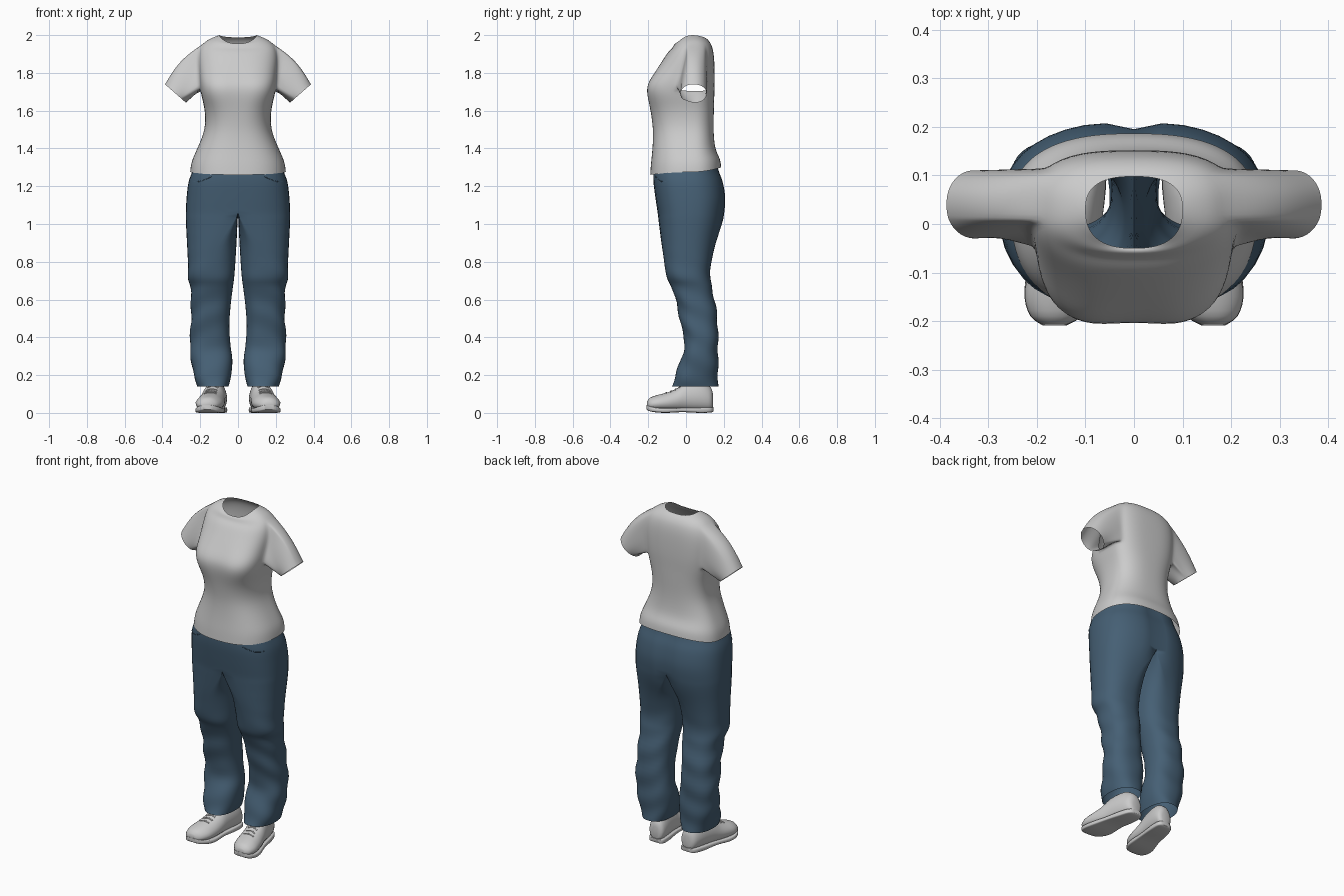
import bpy, bmesh, math
from mathutils import Vector
from mathutils.bvhtree import BVHTree

if "Cube" in bpy.data.objects:
    bpy.data.objects.remove(bpy.data.objects["Cube"])


def material(name, rgb):
    mat = bpy.data.materials.new(name)
    mat.use_nodes = True
    mat.diffuse_color = (*rgb, 1)
    bsdf = mat.node_tree.nodes["Principled BSDF"]
    bsdf.inputs["Base Color"].default_value = (*rgb, 1)
    bsdf.inputs["Roughness"].default_value = 0.8
    return mat


light_grey = material("light_grey", (0.6, 0.6, 0.6))
denim = material("denim_blue", (0.06, 0.115, 0.175))


def smooth_rows(rows, steps):
    """Catmull-Rom interpolation through rows of parameters."""
    out = []
    last = len(rows) - 1
    for i in range(last):
        a, b, c, d = (rows[min(max(i + k, 0), last)] for k in (-1, 0, 1, 2))
        for s in range(steps):
            t = s / steps
            out.append([q + 0.5 * t * (r - p + t * (2 * p - 5 * q + 4 * r - e + t * (3 * (q - r) + e - p)))
                        for p, q, r, e in zip(a, b, c, d)])
    out.append(list(rows[last]))
    return out


def power(value, p):
    return math.copysign(abs(value) ** (2 / p), value)


def bell(value, width):
    return math.exp(-(value / width) ** 2)


def loft(bm, rings, caps=False):
    """Skin closed rings of points with quads and return the vertex grid."""
    grid = [[bm.verts.new(p) for p in ring] for ring in rings]
    for low, high in zip(grid, grid[1:]):
        n = len(low)
        for i in range(n):
            bm.faces.new((low[i], low[(i + 1) % n], high[(i + 1) % n], high[i]))
    if caps:
        bm.faces.new(grid[0][::-1])
        bm.faces.new(grid[-1])
    return grid


def finish(name, bm, mat, mirror=False, subdivide=0):
    bmesh.ops.recalc_face_normals(bm, faces=bm.faces)
    mesh = bpy.data.meshes.new(name)
    bm.to_mesh(mesh)
    obj = bpy.data.objects.new(name, mesh)
    bpy.context.collection.objects.link(obj)
    mesh.materials.append(mat)
    mesh.shade_smooth()
    if mirror:
        mod = obj.modifiers.new("Mirror", "MIRROR")
        mod.merge_threshold = 0.0005
    if subdivide:
        obj.modifiers.new("Subdivision", "SUBSURF").levels = subdivide
        obj.modifiers["Subdivision"].render_levels = subdivide
    return obj


def cord(name, points, tree, radius, mat):
    """Thin mirrored cord that follows a surface."""
    curve = bpy.data.curves.new(name, "CURVE")
    curve.dimensions = "3D"
    curve.bevel_depth = radius
    curve.bevel_resolution = 1
    spline = curve.splines.new("POLY")
    spline.points.add(len(points) - 1)
    for sp, p in zip(spline.points, points):
        sp.co = (*tree.find_nearest(Vector(p))[0], 1)
    obj = bpy.data.objects.new(name, curve)
    bpy.context.collection.objects.link(obj)
    curve.materials.append(mat)
    obj.modifiers.new("Mirror", "MIRROR")


# Shirt torso: height, half width, front y, back y, front lift, back lift
shirt_rows = [
    (1.275, .254, -.19, .187, -.015, .025), (1.33, .246, -.186, .18, -.01, .015),
    (1.4, .216, -.178, .155, 0, 0), (1.5, .177, -.175, .146, 0, 0),
    (1.6, .176, -.19, .148, 0, 0), (1.68, .194, -.209, .15, 0, 0),
    (1.74, .203, -.207, .152, 0, 0), (1.8, .208, -.17, .152, 0, 0),
    (1.86, .212, -.129, .15, 0, 0), (1.91, .208, -.095, .145, 0, 0),
    (1.95, .19, -.072, .134, -.018, 0), (1.98, .15, -.06, .115, -.025, -.003),
    (2.0, .1, -.05, .098, -.045, -.012)]
N = 40
SHOULDER_Y = 0.03
rings = []
heights = []
for z, w, front, back, lift_f, lift_b in smooth_rows(shirt_rows, 2):
    ring = []
    bust = bell(z - 1.72, .1)
    for i in range(N):
        a = math.tau * i / N
        # The chest and the shoulder blades are flatter than the waist
        p = 2.5 + (.9 * bust if math.sin(a) < 0 else .4 * bell(z - 1.8, .15))
        c, s = power(math.cos(a), p), power(math.sin(a), p)
        depth, lift = (back - SHOULDER_Y, lift_b) if s > 0 else (SHOULDER_Y - front, lift_f)
        y = SHOULDER_Y + depth * s
        if s < 0:
            y += .009 * bust * bell(w * c, .05)
        ring.append((w * c, y, z + lift * s * s))
    rings.append(ring)
    heights.append(z)
bm = bmesh.new()
grid = loft(bm, rings)

# Sleeves grow out of a rectangular armhole in the torso grid
inside = [j for j, z in enumerate(heights) if 1.69 < z < 1.955]
low, high = inside[0], inside[-1]
first, final = -1, 4
loop = [(low, i) for i in range(first, final)] + [(j, final) for j in range(low, high)]
loop += [(high, i) for i in range(final, first, -1)] + [(j, first) for j in range(high, low, -1)]
holes = []
for side in (1, -1):
    def column(i):
        return i % N if side > 0 else (N // 2 - i) % N
    for j in range(low, high):
        for i in range(first, final):
            corners = {grid[j][column(i)], grid[j][column(i + 1)],
                       grid[j + 1][column(i)], grid[j + 1][column(i + 1)]}
            holes += [f for f in grid[j][column(i)].link_faces if set(f.verts) == corners]
    previous = [grid[j][column(i)] for j, i in loop]
    start = [v.co.copy() for v in previous]
    for step in range(1, 7):
        t = step / 6
        current = []
        for p in start:
            a = math.atan2((p.z - 1.82) / .125, (p.y - .035) / .075)
            cuff = Vector((side * (.33 + .057 * math.sin(a)), .04 + .071 * math.cos(a),
                           1.69 + .05 * math.sin(a)))
            q = p.lerp(cuff, t)
            bulge = math.sin(math.pi * t) * max(math.sin(a), 0) * .016
            current.append(bm.verts.new(q + Vector((side * bulge, 0, bulge))))
        for k in range(len(loop)):
            m = (k + 1) % len(loop)
            bm.faces.new((previous[k], previous[m], current[m], current[k]))
        previous = current
bmesh.ops.delete(bm, geom=list(set(holes)), context="FACES")
finish("shirt", bm, light_grey, subdivide=1)

# Jeans, left half: height, seam x, inner x, outer x, front y, back y
jeans_rows = [
    (1.33, 0, 0, .222, -.16, .165), (1.28, 0, 0, .241, -.172, .178),
    (1.22, 0, 0, .262, -.172, .199), (1.14, 0, 0, .272, -.162, .211),
    (1.06, 0, 0, .276, -.15, .206), (1.0, .03, .003, .275, -.143, .192),
    (.9, .095, .008, .27, -.13, .158), (.8, .13, .014, .265, -.115, .135),
    (.72, .14, .02, .264, -.104, .128), (.66, .14, .028, .252, -.073, .138),
    (.56, .145, .04, .248, -.046, .158), (.46, .15, .046, .25, -.026, .168),
    (.36, .145, .04, .255, -.006, .17), (.28, .138, .03, .247, -.03, .17),
    (.2, .132, .036, .235, -.055, .17), (.14, .13, .05, .212, -.076, .17)]
rings = []
for z, seam, inner, outer, front, back in smooth_rows(jeans_rows, 4):
    seam, inner = max(seam, 0), max(inner, 0)
    ring = []
    for i in range(N):
        a = math.tau * i / N
        p = 2.4 if math.sin(a) > 0 or z < .9 else 2.4 + min((z - .9) * 3, .4)
        c, s = power(math.cos(a), p), power(math.sin(a), p)
        if abs(c) < 0.001:
            c = 0
        x = seam + c * (outer - seam if c > 0 else seam - inner)
        fold = .0035 * math.sin(z * 44 + 3 * math.sin(a + .6)) * min(max((.85 - z) * 4, 0), 1)
        y = (front + back) / 2 + s * ((back - front) / 2 + fold)
        if s > 0 and z > .85:
            y -= .016 * s * bell(x, .04) * min((z - .85) * 6, 1)
        ring.append((x + fold * max(c, 0), y, z))
    rings.append(ring)
bm = bmesh.new()
loft(bm, rings)
centre = [f for f in bm.faces if all(abs(v.co.x) < 0.0005 for v in f.verts)]
bmesh.ops.delete(bm, geom=centre, context="FACES")
jeans_tree = BVHTree.FromBMesh(bm)
finish("jeans", bm, denim, mirror=True)

# Front pocket openings
pocket = [(.15 + .1 * t / 10, -.2 + .1 * (t / 10) ** 2, 1.255 - .03 * math.sin(t * .17)) for t in range(11)]
cord("front_pocket_seam", pocket, jeans_tree, .002, denim)


def shoe_part(name, rows, p, taper):
    """Loft shoe sections along y: y, half width, bottom, top."""
    rings = []
    for y, w, bottom, top in smooth_rows(rows, 3):
        ring = []
        for i in range(24):
            a = math.tau * i / 24
            c, s = power(math.cos(a), p), power(math.sin(a), p)
            x = .128 - .17 * y + w * c * (1 - taper * max(s, 0))
            ring.append((x, y, (top + bottom) / 2 + s * (top - bottom) / 2))
        rings.append(ring)
    bm = bmesh.new()
    loft(bm, rings, caps=True)
    bmesh.ops.recalc_face_normals(bm, faces=bm.faces)
    tree = BVHTree.FromBMesh(bm)
    obj = finish(name, bm, light_grey, mirror=True)
    bpy.context.view_layer.objects.active = obj
    obj.select_set(True)
    bpy.ops.object.shade_smooth_by_angle(angle=math.radians(50))
    obj.select_set(False)
    return tree


# Shoes
upper = [(.143, .022, .03, .1), (.13, .045, .015, .135), (.08, .056, .012, .165), (0, .062, .012, .16),
         (-.05, .068, .012, .128), (-.1, .073, .012, .108), (-.15, .071, .014, .095),
         (-.19, .052, .018, .08), (-.207, .024, .028, .06)]
sole = [(.146, .024, .008, .03), (.13, .047, .002, .03), (.07, .058, 0, .03), (-.02, .063, .004, .028),
        (-.1, .075, 0, .026), (-.15, .072, .002, .028), (-.19, .053, .008, .036), (-.209, .024, .018, .042)]
shoe_tree = shoe_part("shoe_upper", upper, 2.5, .25)
shoe_part("shoe_sole", sole, 6, 0)

# Laces
for n in range(4):
    y = -.11 + .022 * n
    arc = [(.128 - .17 * y + .035 * k / 4, y, .13 + .012 * n - .02 * abs(k / 4)) for k in range(-4, 5)]
    cord("shoe_lace", arc, shoe_tree, .004, light_grey)
